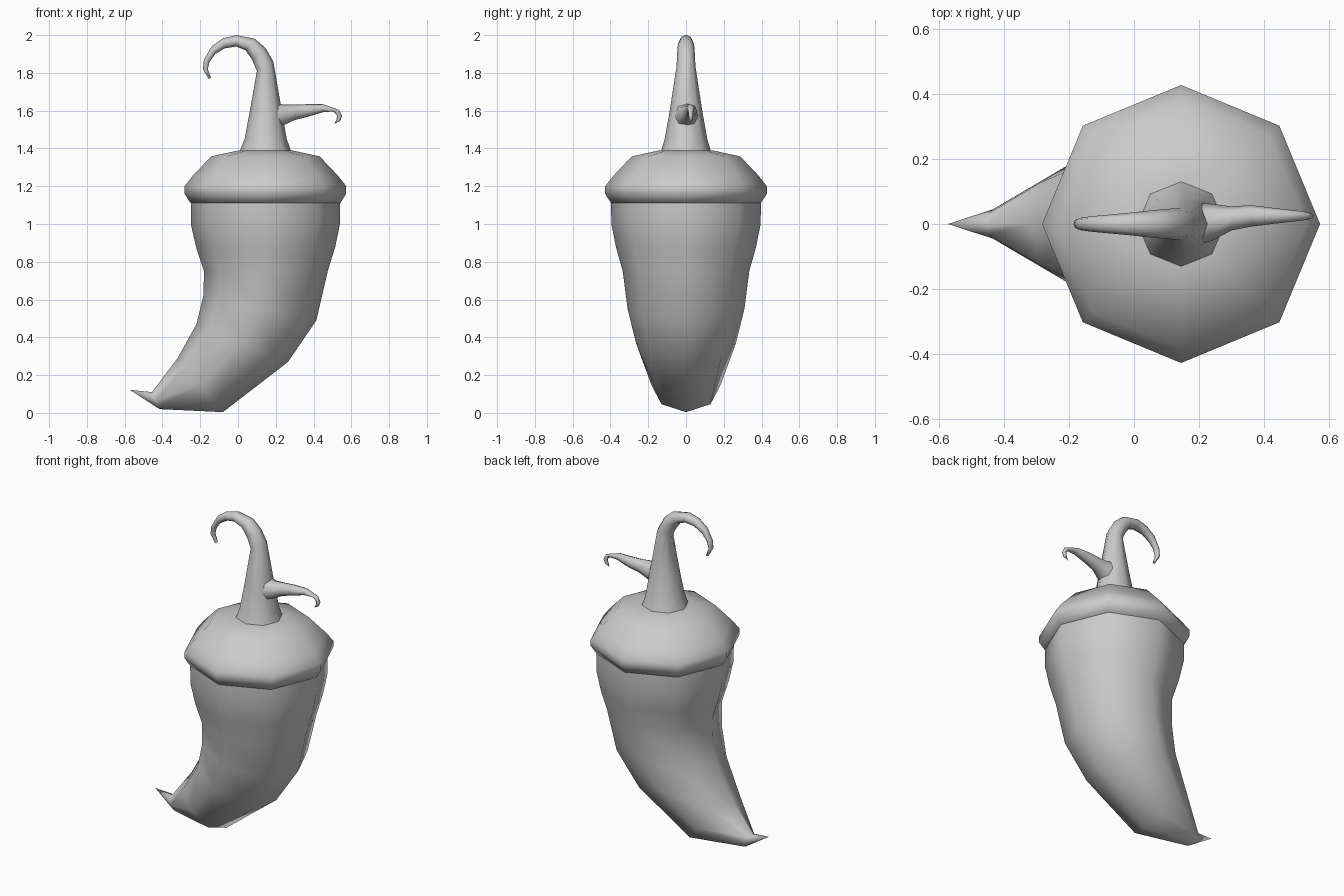
import bpy, bmesh, math
from mathutils import Vector

grey = bpy.data.materials.new("plain grey")
grey.diffuse_color = (0.6, 0.6, 0.6, 1)


def loft(name, rings, tip=None, sides=8):
    """Rings: (inner x, inner z, outer x, outer z, half depth, centre y)."""
    bm = bmesh.new()
    loops = []
    for ax, az, bx, bz, hy, cy in rings:
        a, b = Vector((ax, cy, az)), Vector((bx, cy, bz))
        mid, half = (a + b) / 2, (b - a) / 2
        loops.append([bm.verts.new(mid + half * math.cos(t) + Vector((0, hy * math.sin(t), 0)))
                      for t in (2 * math.pi * i / sides for i in range(sides))])
    for lo, hi in zip(loops, loops[1:]):
        for i in range(sides):
            j = (i + 1) % sides
            bm.faces.new((lo[i], lo[j], hi[j], hi[i]))
    if tip:
        t = bm.verts.new(tip)
        for i in range(sides):
            bm.faces.new((loops[-1][i], loops[-1][(i + 1) % sides], t))
    else:
        bm.faces.new(loops[-1])
    bm.faces.new(loops[0])
    bmesh.ops.recalc_face_normals(bm, faces=bm.faces)
    me = bpy.data.meshes.new(name)
    bm.to_mesh(me)
    bm.free()
    me.materials.append(grey)
    ob = bpy.data.objects.new(name, me)
    bpy.context.collection.objects.link(ob)
    bpy.ops.object.select_all(action='DESELECT')
    ob.select_set(True)
    bpy.context.view_layer.objects.active = ob
    bpy.ops.object.shade_smooth_by_angle(angle=math.radians(60))
    return ob


# Curved pepper body, top to pointed end
loft("pepper_body", [
    (-0.25, 1.12, 0.54, 1.12, 0.397, 0),
    (-0.25, 1.00, 0.54, 1.00, 0.395, 0),
    (-0.22, 0.87, 0.515, 0.88, 0.37, 0),
    (-0.18, 0.75, 0.475, 0.75, 0.335, 0),
    (-0.183, 0.62, 0.415, 0.49, 0.31, 0),
    (-0.22, 0.47, 0.265, 0.27, 0.265, 0),
    (-0.32, 0.29, -0.08, 0.004, 0.183, 0),
    (-0.455, 0.11, -0.415, 0.02, 0.045, 0),
], tip=(-0.573, 0, 0.122))

# Green-top cap, rings around a vertical axis
CX = 0.145
loft("cap", [(CX - r, z, CX + r, z, r, 0) for r, z in
             [(0.396, 1.11), (0.428, 1.16), (0.428, 1.20), (0.385, 1.255),
              (0.287, 1.358), (0.14, 1.39)]])

# Stem with curled end
loft("stem", [
    (0.005, 1.375, 0.285, 1.375, 0.135, 0),
    (0.035, 1.45, 0.258, 1.45, 0.113, 0),
    (0.063, 1.60, 0.232, 1.60, 0.086, 0),
    (0.10, 1.81, 0.187, 1.86, 0.05, 0),
    (0.075, 1.87, 0.147, 1.93, 0.047, 0),
    (0.04, 1.92, 0.09, 1.98, 0.043, 0),
    (-0.01, 1.94, -0.01, 2.00, 0.035, 0),
    (-0.07, 1.93, -0.08, 1.983, 0.029, 0),
    (-0.12, 1.90, -0.14, 1.94, 0.024, 0),
    (-0.15, 1.86, -0.18, 1.87, 0.019, 0),
    (-0.16, 1.82, -0.186, 1.82, 0.016, 0),
    (-0.143, 1.775, -0.155, 1.768, 0.011, 0),
])

# Side branch with small hook
loft("branch", [
    (0.19, 1.49, 0.19, 1.65, 0.065, 0),
    (0.245, 1.525, 0.235, 1.633, 0.057, 0.005),
    (0.30, 1.55, 0.30, 1.633, 0.037, 0.017),
    (0.36, 1.565, 0.36, 1.634, 0.033, 0.025),
    (0.45, 1.592, 0.45, 1.634, 0.022, 0.025),
    (0.505, 1.596, 0.535, 1.604, 0.014, 0.025),
    (0.525, 1.575, 0.552, 1.572, 0.011, 0.025),
    (0.522, 1.555, 0.54, 1.545, 0.009, 0.025),
], tip=(0.51, 0.025, 1.53))
